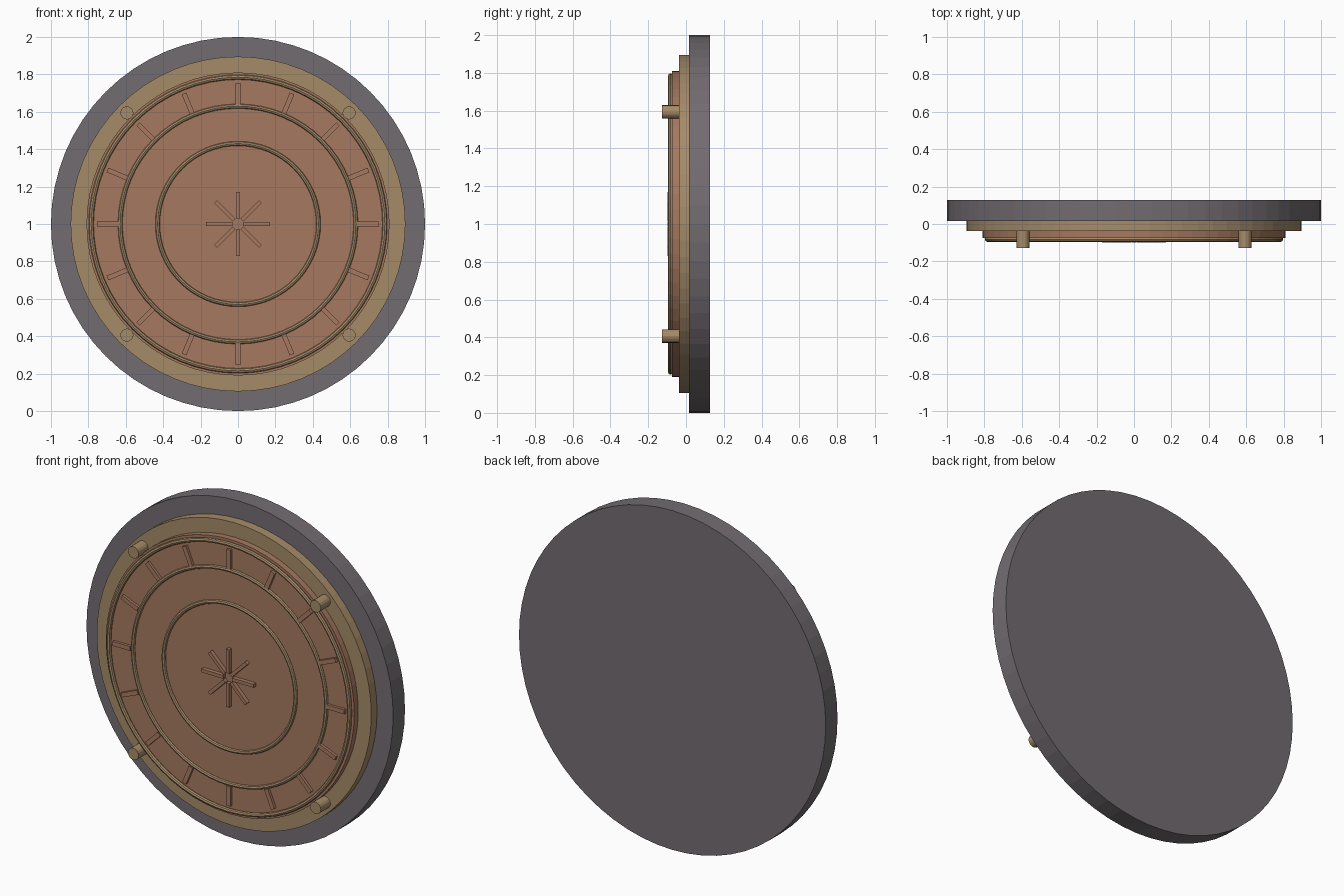
import bpy, math
from mathutils import Matrix, Vector

if "Cube" in bpy.data.objects:
    bpy.data.objects.remove(bpy.data.objects["Cube"])

CENTRE = Vector((0, 0, 1))


def material(name, rgb):
    m = bpy.data.materials.new(name)
    m.diffuse_color = (*rgb, 1)
    m.use_nodes = True
    m.node_tree.nodes["Principled BSDF"].inputs["Base Color"].default_value = m.diffuse_color
    return m


STONE = material("dark_grey", (0.17, 0.15, 0.165))
BRASS = material("brass", (0.38, 0.26, 0.14))
COPPER = material("copper", (0.38, 0.19, 0.115))


def finish(name, mat):
    o = bpy.context.object
    o.name = name
    o.data.materials.append(mat)
    return o


def disc(name, mat, r, y0, y1, x=0, z=1, sides=64):
    bpy.ops.mesh.primitive_cylinder_add(
        vertices=sides, radius=r, depth=y1 - y0,
        location=(x, (y0 + y1) / 2, z), rotation=(math.pi / 2, 0, 0))
    return finish(name, mat)


def ring(name, r, y, minor):
    bpy.ops.mesh.primitive_torus_add(
        major_radius=r, minor_radius=minor, major_segments=64, minor_segments=8,
        location=(0, y, 1), rotation=(math.pi / 2, 0, 0))
    return finish(name, BRASS)


def radial_bars(name, mat, count, r0, r1, width, y0, y1):
    for i in range(count):
        bpy.ops.mesh.primitive_cube_add(size=1)
        o = finish(f"{name}_{i + 1}", mat)
        spin = Matrix.Rotation(2 * math.pi * i / count, 4, 'Y')
        place = Matrix.Translation((0, (y0 + y1) / 2, (r0 + r1) / 2))
        size = Matrix.Diagonal((width, y1 - y0, r1 - r0, 1))
        o.matrix_world = Matrix.Translation(CENTRE) @ spin @ place @ size


# stacked plates
disc("back_plate", STONE, 1.0, 0.017, 0.127)
disc("rim_plate", BRASS, 0.895, -0.037, 0.02)
disc("face_plate", COPPER, 0.81, -0.074, -0.03)

# raised rings on the face
ring("outer_ring", 0.785, -0.082, 0.013)
ring("middle_ring", 0.63, -0.077, 0.012)
ring("inner_ring", 0.43, -0.077, 0.012)

# tick marks and centre star
radial_bars("tick", COPPER, 16, 0.64, 0.755, 0.026, -0.09, -0.07)
radial_bars("star_arm", COPPER, 8, 0.03, 0.17, 0.02, -0.098, -0.07)

# four pegs on the rim
for sx in (-1, 1):
    for sz in (-1, 1):
        disc("peg", BRASS, 0.035, -0.127, -0.03, sx * 0.594, 1 + sz * 0.594, 16)
